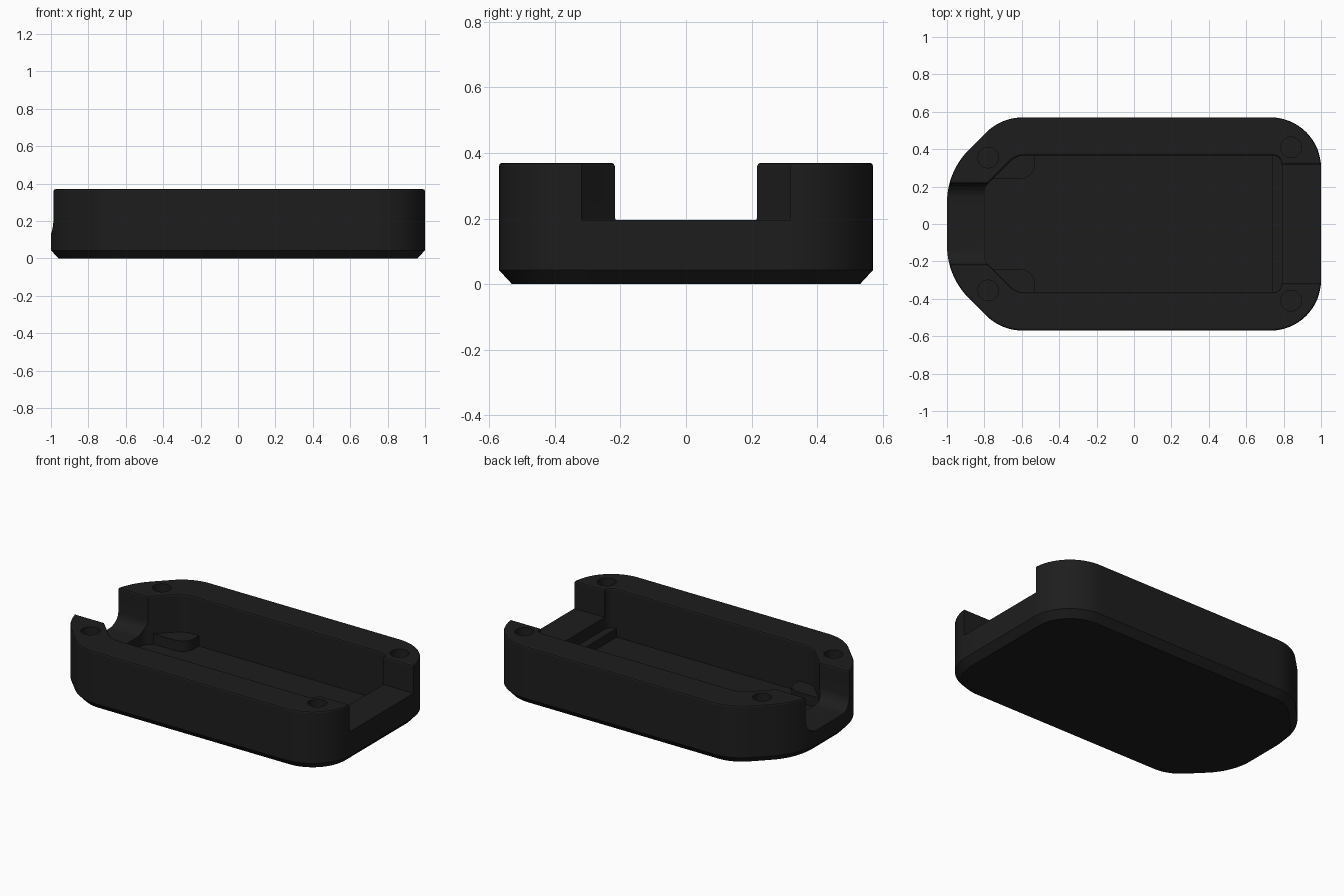
import bpy, bmesh, math
from mathutils import Vector

if "Cube" in bpy.data.objects:
    bpy.data.objects.remove(bpy.data.objects["Cube"])

mat = bpy.data.materials.new("charcoal_plastic")
mat.diffuse_color = (0.0125, 0.0125, 0.0125, 1)
mat.use_nodes = True
mat.node_tree.nodes["Principled BSDF"].inputs["Base Color"].default_value = mat.diffuse_color


def rounded(corners, inset=0.0, seg=12):
    """Counter-clockwise outline from (x, y, radius) corners, moved inward by inset."""
    pts, n = [], len(corners)
    for i, (x, y, r) in enumerate(corners):
        p = Vector((x, y))
        a = (Vector(corners[i - 1][:2]) - p).normalized()
        b = (Vector(corners[(i + 1) % n][:2]) - p).normalized()
        half = a.angle(b) / 2
        mid = (a + b).normalized()
        if r == 0:
            pts.append(p + mid * inset / math.sin(half))
            continue
        c = p + mid * r / math.sin(half)
        start = Vector((-a.y, a.x)) * -1          # outward normal of incoming edge
        if start.dot(mid) > 0:
            start = -start
        sweep = math.pi - 2 * half
        a0 = math.atan2(start.y, start.x)
        for k in range(seg + 1):
            t = a0 + sweep * k / seg
            pts.append(c + Vector((math.cos(t), math.sin(t))) * (r - inset))
    return pts


def loft(name, rings):
    """Closed solid through a stack of equal-length 3D rings."""
    bm = bmesh.new()
    loops = [[bm.verts.new(p) for p in ring] for ring in rings]
    n = len(loops[0])
    for lo, hi in zip(loops, loops[1:]):
        for i in range(n):
            j = (i + 1) % n
            bm.faces.new((lo[i], lo[j], hi[j], hi[i]))
    bm.faces.new(loops[0][::-1])
    bm.faces.new(loops[-1])
    bmesh.ops.recalc_face_normals(bm, faces=bm.faces)
    me = bpy.data.meshes.new(name)
    bm.to_mesh(me)
    bm.free()
    ob = bpy.data.objects.new(name, me)
    bpy.context.collection.objects.link(ob)
    me.materials.append(mat)
    return ob


def stack(name, corners, levels, seg=12):
    """Solid from one outline at (z, inset) levels."""
    return loft(name, [[(p.x, p.y, z) for p in rounded(corners, i, seg)] for z, i in levels])


def mirrored(half):
    """Complete an outline across y = 0."""
    return half + [(x, -y, r) for x, y, r in reversed(half)]


def cut(target, cutter):
    m = target.modifiers.new(cutter.name, 'BOOLEAN')
    m.operation, m.solver, m.object = 'DIFFERENCE', 'EXACT', cutter
    bpy.context.view_layer.objects.active = target
    bpy.ops.object.modifier_apply(modifier=m.name)
    bpy.data.objects.remove(cutter)


H = 0.37
FLOOR = 0.065
flare = [(H - 0.01, 0), (H - 0.003, -0.003), (H, -0.01), (H + 0.1, -0.01)]

# Tray body with chamfered base and softened rim
body = stack("tray_body", mirrored([(1, 0.57, 0.27), (-0.71, 0.57, 0.28), (-1, 0.28, 0.4)]),
             [(0, 0.04), (0.043, 0), (H - 0.01, 0), (H - 0.003, 0.003), (H, 0.01)], 16)

# Main cavity
cut(body, stack("cavity", mirrored([(0.79, 0.367, 0.05), (-0.63, 0.367, 0.12), (-0.8, 0.197, 0.06)]),
                [(FLOOR, 0)] + flare))

# Wide opening at the right end
cut(body, stack("wide_opening", mirrored([(1.2, 0.318, 0), (0.7, 0.318, 0)]), [(0.195, 0)] + flare))

# Narrow channel with filleted floor at the left end
r, w, floor = 0.08, 0.217, 0.135
side = [(w + 0.01, H + 0.1), (w + 0.01, H), (w + 0.003, H - 0.003), (w, H - 0.01)]
side += [(w - r + r * math.cos(t), floor + r - r * math.sin(t))
         for t in [math.pi / 2 * k / 8 for k in range(9)]]
profile = side + [(-y, z) for y, z in reversed(side)]
cut(body, loft("channel", [[(x, y, z) for y, z in profile] for x in (-1.2, -0.7)]))

# Blind screw holes in the rim
for x, y in ((-0.78, 0.355), (0.84, 0.41)):
    for s in (1, -1):
        ring = [(x + 0.055 * math.cos(math.tau * k / 32), s * y + 0.055 * math.sin(math.tau * k / 32))
                for k in range(32)]
        cut(body, loft("screw_hole", [[(a, b, z) for a, b in ring] for z in (H - 0.18, H + 0.1)]))

# Low ledge in front of the wide opening
ledge = stack("cavity_ledge", mirrored([(0.82, 0.38, 0), (0.74, 0.38, 0)]),
              [(FLOOR - 0.02, 0), (0.12, 0)])

# Raised support pads in the left cavity corners
pad = [(-0.53, 0.39, 0), (-0.66, 0.39, 0), (-0.79, 0.24, 0), (-0.53, 0.24, 0.08)]
parts = [body, ledge]
for s, label in ((1, "back"), (-1, "front")):
    corners = [(x, s * y, q) for x, y, q in pad][::s]
    parts.append(stack("support_pad_" + label, corners, [(FLOOR - 0.02, 0), (0.13, 0)]))

# Smooth shading on curved walls only
for ob in parts:
    bpy.ops.object.select_all(action='DESELECT')
    ob.select_set(True)
    bpy.context.view_layer.objects.active = ob
    bpy.ops.object.shade_smooth_by_angle(angle=math.radians(20))
